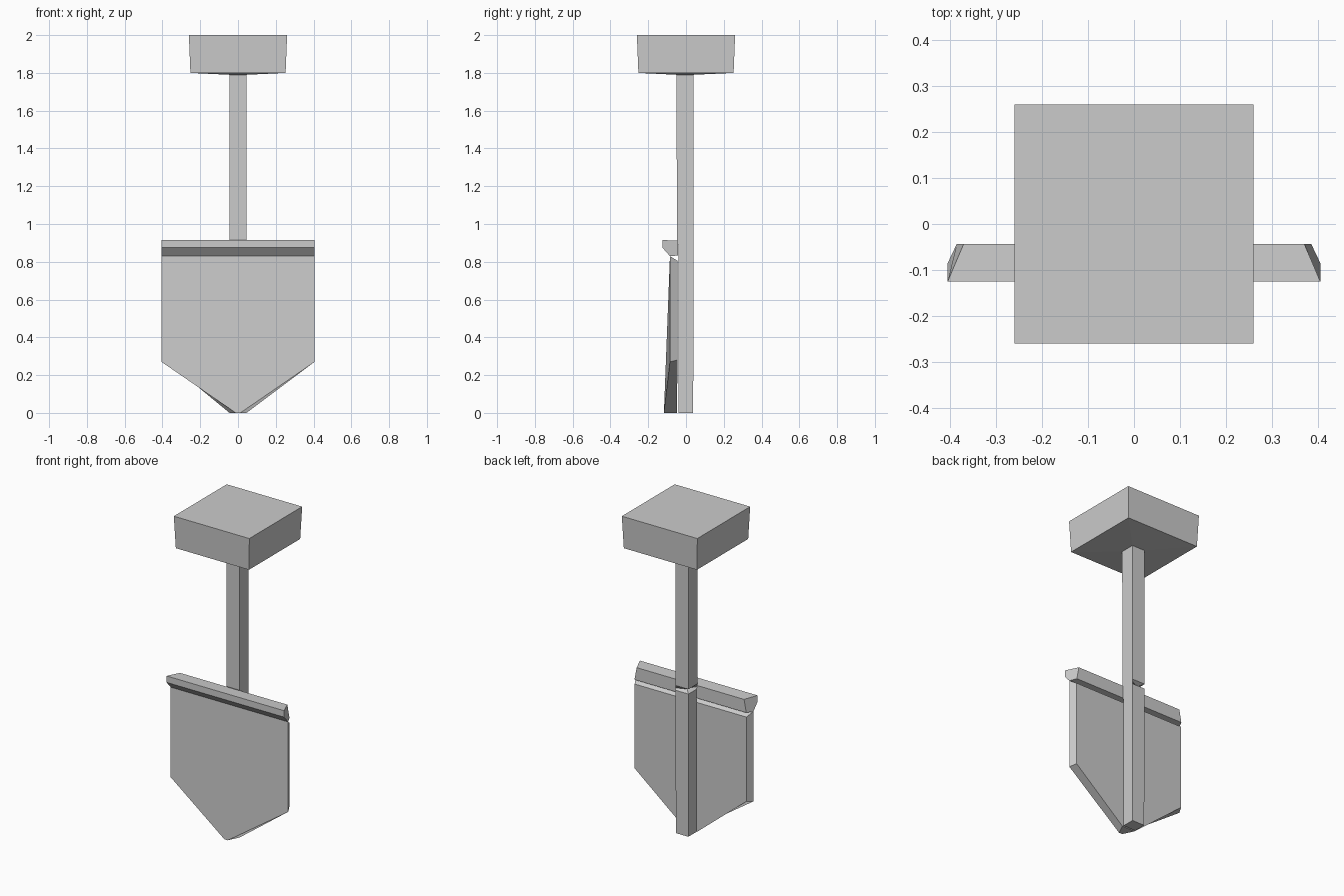
import bpy

if "Cube" in bpy.data.objects:
    bpy.data.objects.remove(bpy.data.objects["Cube"])


def loft(name, rings):
    """Closed solid through rings with equal point counts."""
    n = len(rings[0])
    verts = [p for ring in rings for p in ring]
    faces = [tuple(range(n))[::-1], tuple(range(len(verts) - n, len(verts)))]
    for r in range(len(rings) - 1):
        for i in range(n):
            j = (i + 1) % n
            faces.append((r * n + i, r * n + j, (r + 1) * n + j, (r + 1) * n + i))
    # triangulated so the slightly bent faces stay crisp
    mesh = bpy.data.meshes.new(name)
    mesh.from_pydata(verts, [], faces)
    import bmesh
    bm = bmesh.new()
    bm.from_mesh(mesh)
    bmesh.ops.recalc_face_normals(bm, faces=bm.faces)
    bm.to_mesh(mesh)
    bm.free()
    obj = bpy.data.objects.new(name, mesh)
    bpy.context.collection.objects.link(obj)
    return obj


def square(h, z, front=None, back=None):
    f = -h if front is None else front
    b = h if back is None else back
    return [(-h, f, z), (h, f, z), (h, b, z), (-h, b, z)]


# Grip block and square shaft in one piece, with a nick in one rear corner
nick = square(0.045, 0.905, -0.042, 0.04)
nick[3] = (-0.012, 0.008, 0.905)
loft("handle", [
    square(0.043, 0, -0.04, 0.038),
    square(0.045, 0.89, -0.041, 0.04),
    nick,
    square(0.045, 0.92, -0.048, 0.04),
    square(0.045, 1.79, -0.05, 0.04),
    square(0.252, 1.80),
    square(0.26, 2.0),
])

# Foot rest: side profile (half width, y, z) swept across x
rest = [(0.405, -0.125, 0.915), (0.405, -0.125, 0.875), (0.405, -0.085, 0.83),
        (0.385, -0.043, 0.833), (0.37, -0.043, 0.912)]
loft("foot_rest", [[(s * x, y, z) for x, y, z in rest] for s in (-1, 1)])

# Blade: pointed outline, smaller at the back, tip leaning forward
right_front = [(0.405, -0.085, 0.83), (0.405, -0.085, 0.27), (0.012, -0.117, 0)]
right_back = [(0.385, -0.045, 0.805), (0.385, -0.045, 0.28), (0.045, -0.048, 0)]


def outline(half):
    return half + [(-x, y, z) for x, y, z in reversed(half)]


loft("blade", [outline(right_front), outline(right_back)])
